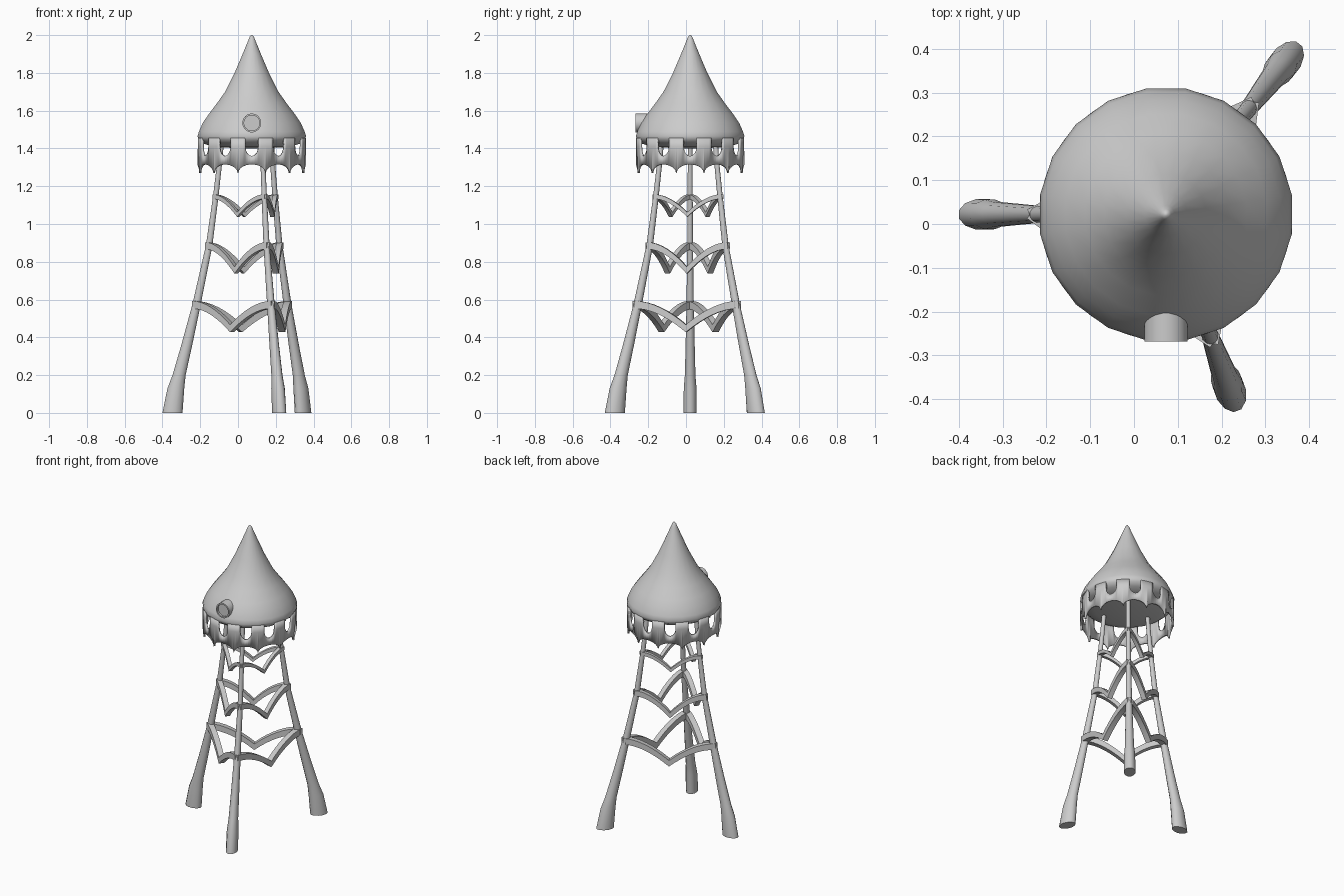
import bpy, bmesh
from math import sin, cos, pi, radians, sqrt
from mathutils import Vector

cube = bpy.data.objects.get("Cube")
if cube:
    bpy.data.objects.remove(cube)

CENTRE = Vector((0.073, 0.022, 0))


def finish(name, bm, angle=40):
    bmesh.ops.remove_doubles(bm, verts=bm.verts, dist=0.0002)
    bmesh.ops.recalc_face_normals(bm, faces=bm.faces)
    mesh = bpy.data.meshes.new(name)
    bm.to_mesh(mesh)
    bm.free()
    obj = bpy.data.objects.new(name, mesh)
    bpy.context.collection.objects.link(obj)
    bpy.ops.object.select_all(action='DESELECT')
    bpy.context.view_layer.objects.active = obj
    obj.select_set(True)
    bpy.ops.object.shade_smooth_by_angle(angle=radians(angle))
    return obj


def loft(name, rings, angle=40):
    """Skin a list of closed point rings and cap both ends."""
    bm = bmesh.new()
    rows = [[bm.verts.new(p) for p in ring] for ring in rings]
    n = len(rows[0])
    for a, b in zip(rows, rows[1:]):
        for i in range(n):
            j = (i + 1) % n
            bm.faces.new((a[i], a[j], b[j], b[i]))
    bm.faces.new(rows[0])
    bm.faces.new(rows[-1])
    return finish(name, bm, angle)


def ellipse(centre, u, v, n):
    angles = [2 * pi * (i + 0.5) / n for i in range(n)]
    return [centre + u * cos(a) + v * sin(a) for a in angles]


X, Y, Z = Vector((1, 0, 0)), Vector((0, 1, 0)), Vector((0, 0, 1))

# Pointed tank roof with rounded underside
roof = [(0.05, 1.40), (0.2, 1.408), (0.258, 1.425), (0.284, 1.445),
        (0.291, 1.465), (0.283, 1.49), (0.263, 1.535), (0.232, 1.58),
        (0.186, 1.64), (0.143, 1.70), (0.092, 1.80), (0.049, 1.90),
        (0.02, 1.97), (0.012, 1.99), (0.004, 2.0)]
loft("tank_roof", [ellipse(CENTRE + Z * z, X * r, Y * r, 20) for r, z in roof], 60)

# Round porthole with a recessed face
port = Vector((CENTRE.x, 0, 1.535))
loft("porthole", [ellipse(port + Y * y, X * r, Z * r, 20) for r, y in
                  [(0.05, -0.15), (0.05, -0.268), (0.041, -0.268),
                   (0.041, -0.256), (0.005, -0.256)]])

# Scalloped skirt with a ring of U-shaped openings
COUNT, R, HALF, HOLE = 12, 0.288, 15, 7
SILL, TOP = 1.41, 1.455
steps = [0, 2.5, 5, 6.3, HOLE, 9.5, 12, 14, HALF]
steps = [-s for s in reversed(steps[1:])] + steps
bm = bmesh.new()


def on_skirt(deg, z):
    a = radians(deg)
    return bm.verts.new(CENTRE + Vector((R * cos(a), R * sin(a), z)))


def skirt_low(a):
    return 1.27 + 0.045 * sqrt(1 - (a / HALF) ** 2)


def skirt_high(a):
    return SILL - 0.05 * sqrt(max(0, 1 - (a / HOLE) ** 2))


for k in range(COUNT):
    base = k * 360 / COUNT
    for a, b in zip(steps, steps[1:]):
        bm.faces.new((on_skirt(base + a, skirt_low(a)), on_skirt(base + b, skirt_low(b)),
                      on_skirt(base + b, skirt_high(b)), on_skirt(base + a, skirt_high(a))))
        if abs(a + b) / 2 > HOLE:
            bm.faces.new((on_skirt(base + a, SILL), on_skirt(base + b, SILL),
                          on_skirt(base + b, TOP), on_skirt(base + a, TOP)))
skirt = finish("scalloped_skirt", bm)
solid = skirt.modifiers.new("thickness", 'SOLIDIFY')
solid.thickness = 0.012

# Splayed legs: height, distance from centre, radial and sideways half widths
leg_rows = [(0, 0.42, 0.055, 0.036), (0.13, 0.402, 0.046, 0.035),
            (0.2, 0.385, 0.036, 0.029), (0.36, 0.344, 0.03, 0.025),
            (0.572, 0.293, 0.023, 0.02), (0.885, 0.226, 0.018, 0.016),
            (1.145, 0.191, 0.015, 0.014), (1.3, 0.173, 0.014, 0.013),
            (1.42, 0.162, 0.014, 0.013)]
legs = {"right": (180, 1.0), "front": (-70, 1.01), "back": (52, 1.05)}


def leg_axis(leg):
    deg, reach = legs[leg]
    a = radians(deg)
    return Vector((cos(a), sin(a), 0)), reach


for leg in legs:
    out, reach = leg_axis(leg)
    side = Z.cross(out)
    loft(leg + "_leg", [ellipse(CENTRE + out * d * reach + Z * z, out * u, side * v, 12)
                        for z, d, u, v in leg_rows])


# Gull-wing braces between neighbouring legs
def brace(name, leg_a, leg_b, z, dist, drop, height, width):
    ends = []
    for leg in (leg_a, leg_b):
        out, reach = leg_axis(leg)
        ends.append(CENTRE + out * (dist * reach + 0.006) + Z * z)
    a, b = ends
    along = (b - a).normalized()
    across = along.cross(Z)
    if across.dot((a + b) / 2 - CENTRE) < 0:
        across = -across
    n = 16
    rings = []
    for i in range(n + 1):
        t = -0.02 + 1.04 * i / n
        s = max(0, 1 - abs(2 * t - 1))
        p = a.lerp(b, t) - Z * drop * s ** 1.8 + across * 0.012 * s
        u, v = across * width / 2, Z * height / 2
        rings.append([p - u - v, p + u - v, p + u + v, p - u + v])
    loft(name, rings, 35)


levels = {"lower": (0.572, 0.293, 0.125, 0.04, 0.036),
          "middle": (0.885, 0.226, 0.13, 0.036, 0.032),
          "upper": (1.145, 0.191, 0.095, 0.024, 0.024)}
for level, dims in levels.items():
    for a, b in (("right", "front"), ("front", "back"), ("back", "right")):
        brace(f"{level}_brace_{a}_{b}", a, b, *dims)
